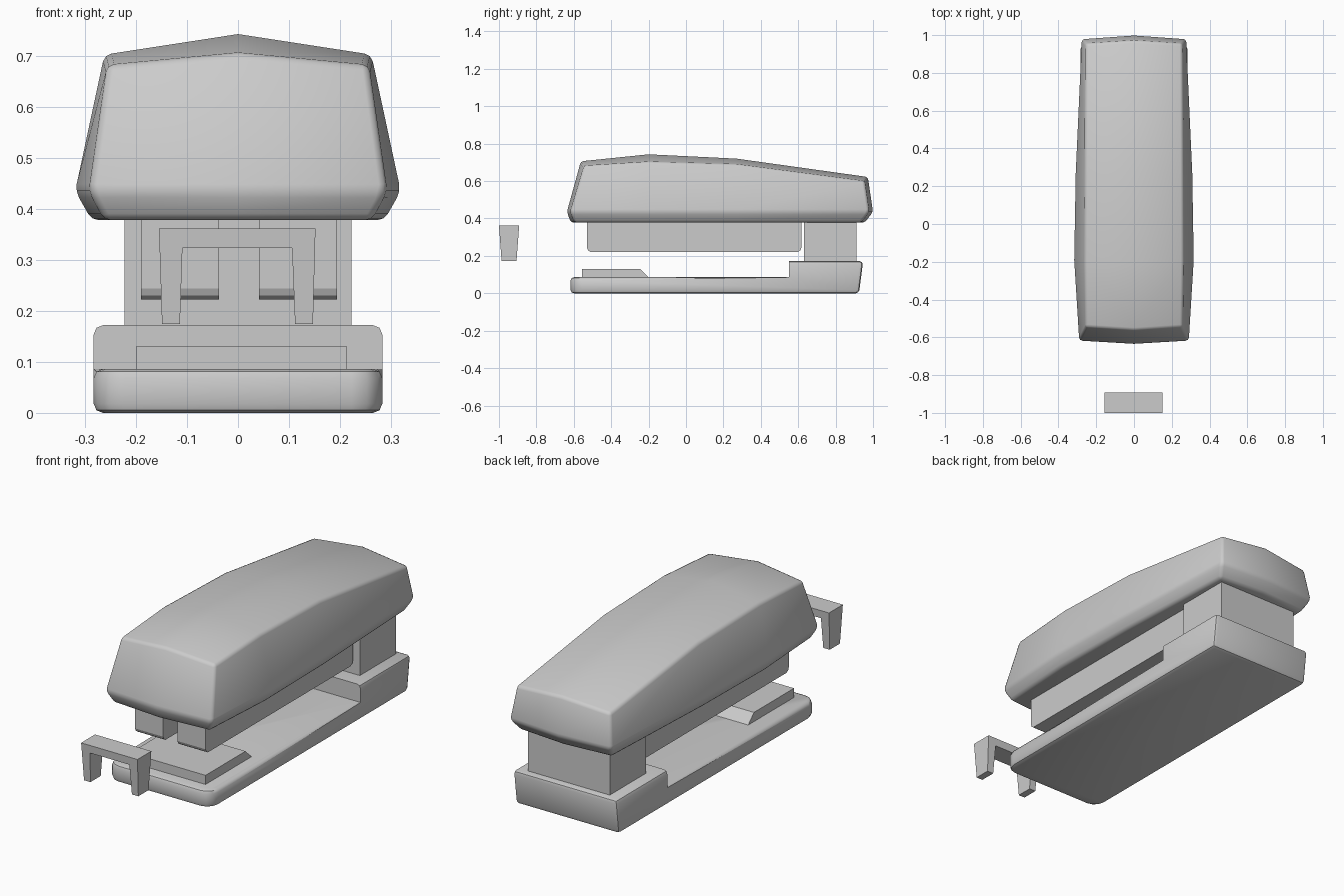
import bpy, bmesh, math
from mathutils import Vector

if "Cube" in bpy.data.objects:
    bpy.data.objects.remove(bpy.data.objects["Cube"])


def finish(bm, name, smooth=None):
    bmesh.ops.recalc_face_normals(bm, faces=bm.faces)
    me = bpy.data.meshes.new(name)
    bm.to_mesh(me)
    bm.free()
    ob = bpy.data.objects.new(name, me)
    bpy.context.collection.objects.link(ob)
    if smooth:
        bpy.ops.object.select_all(action='DESELECT')
        ob.select_set(True)
        bpy.context.view_layer.objects.active = ob
        bpy.ops.object.shade_smooth_by_angle(angle=math.radians(smooth))
    return ob


def extrude(pts, a, b, axis):
    """Closed 2D profile extruded along x (pts are y,z) or y (pts are x,z)."""
    bm = bmesh.new()
    def place(p, t):
        return (t, p[0], p[1]) if axis == 'x' else (p[0], t, p[1])
    vs = [bm.verts.new(place(p, a)) for p in pts]
    face = bm.faces.new(vs)
    res = bmesh.ops.extrude_face_region(bm, geom=[face])
    d = Vector((b - a, 0, 0) if axis == 'x' else (0, b - a, 0))
    for v in res['geom']:
        if isinstance(v, bmesh.types.BMVert):
            v.co += d
    bmesh.ops.recalc_face_normals(bm, faces=bm.faces)
    return bm


def bevel(bm, edges, width, seg):
    bmesh.ops.bevel(bm, geom=edges, offset=width, segments=seg, profile=0.5,
                    affect='EDGES', clamp_overlap=True)


# Top cover: stacked half outlines mirrored into rings, closed by a ridged top
bottom = [(0, -.615, .378), (.262, -.595, .378), (.287, -.2, .378),
          (.28, .27, .378), (.25, .935, .378), (0, .955, .378)]
belt = [(0, -.637, .435), (.292, -.62, .435), (.319, -.19, .435),
        (.311, .27, .435), (.278, .98, .435), (0, 1.0, .435)]
shoulder = [(0, -.562, .706), (.257, -.545, .682), (.262, -.2, .703),
            (.26, .27, .69), (.256, .955, .60), (0, .972, .622)]
bm = bmesh.new()
rings = []
for half in (bottom, belt, shoulder):
    loop = half + [(-x, y, z) for x, y, z in half[-2:0:-1]]
    rings.append([bm.verts.new(p) for p in loop])
n = len(rings[0])
for lo, hi in zip(rings, rings[1:]):
    for i in range(n):
        j = (i + 1) % n
        bm.faces.new((lo[i], lo[j], hi[j], hi[i]))
bm.faces.new(rings[0])
top = rings[2]
ridge = [top[0], bm.verts.new((0, -.2, .743)), bm.verts.new((0, .27, .72)), top[5]]
for side in ([top[i] for i in (1, 2, 3, 4)], [top[i] for i in (9, 8, 7, 6)]):
    for k in range(3):
        bm.faces.new((ridge[k], ridge[k + 1], side[k + 1], side[k]))
bmesh.ops.recalc_face_normals(bm, faces=bm.faces)
sharp = [e for e in bm.edges if e.calc_face_angle(0) > math.radians(28)]
bevel(bm, sharp, .014, 2)
finish(bm, "top_cover", 40)

# Base: stepped side profile with rounded rim and front corners
prof = [(-.617, 0), (.925, 0), (.947, .172), (.55, .172), (.55, .086), (-.617, .086)]
bm = extrude(prof, -.283, .283, 'x')
front = [e for e in bm.edges if all(v.co.y < -.6 for v in e.verts)
         and abs(e.verts[0].co.x - e.verts[1].co.x) < 1e-4]
bevel(bm, front, .06, 3)
rim = []
for e in bm.edges:
    a, b = (v.co for v in e.verts)
    mid = (a + b) / 2
    step = abs(mid.y - .55) < .01
    upright_front = mid.y < -.5 and abs(a.z - b.z) > .01
    if not step and not upright_front and e.calc_face_angle(0) > .5:
        rim.append(e)
bevel(bm, rim, .018, 2)
finish(bm, "base", 40)

# Hinge post between base and cover
finish(extrude([(.63, .16), (.912, .16), (.912, .40), (.63, .40)],
               -.223, .223, 'x'), "hinge_post")

# Magazine: two parallel rails with clipped lower corners
rail = [(-.53, .40), (-.53, .244), (-.524, .230), (-.512, .222), (.598, .222),
        (.612, .230), (.617, .244), (.617, .40)]
for name, a, b in (("rail_left", -.19, -.037), ("rail_right", .041, .194)):
    finish(extrude(rail, a, b, 'x'), name)

# Anvil pad on the front of the base
bm = extrude([(-.557, .08), (-.557, .131), (-.245, .131), (-.2, .086), (-.2, .08)],
             -.199, .213, 'x')
finish(bm, "anvil_pad")

# Loose staple in front, narrowing towards the tips
outline = [(-.155, .362), (.152, .362), (.147, .174), (.112, .174),
           (.106, .323), (-.109, .323), (-.114, .174), (-.149, .174)]
bm = extrude(outline, -1.0, -.892, 'y')
for v in bm.verts:
    t = (.362 - v.co.z) / .188
    v.co.y = -.946 + (v.co.y + .946) * (1 - .26 * t)
finish(bm, "staple")
